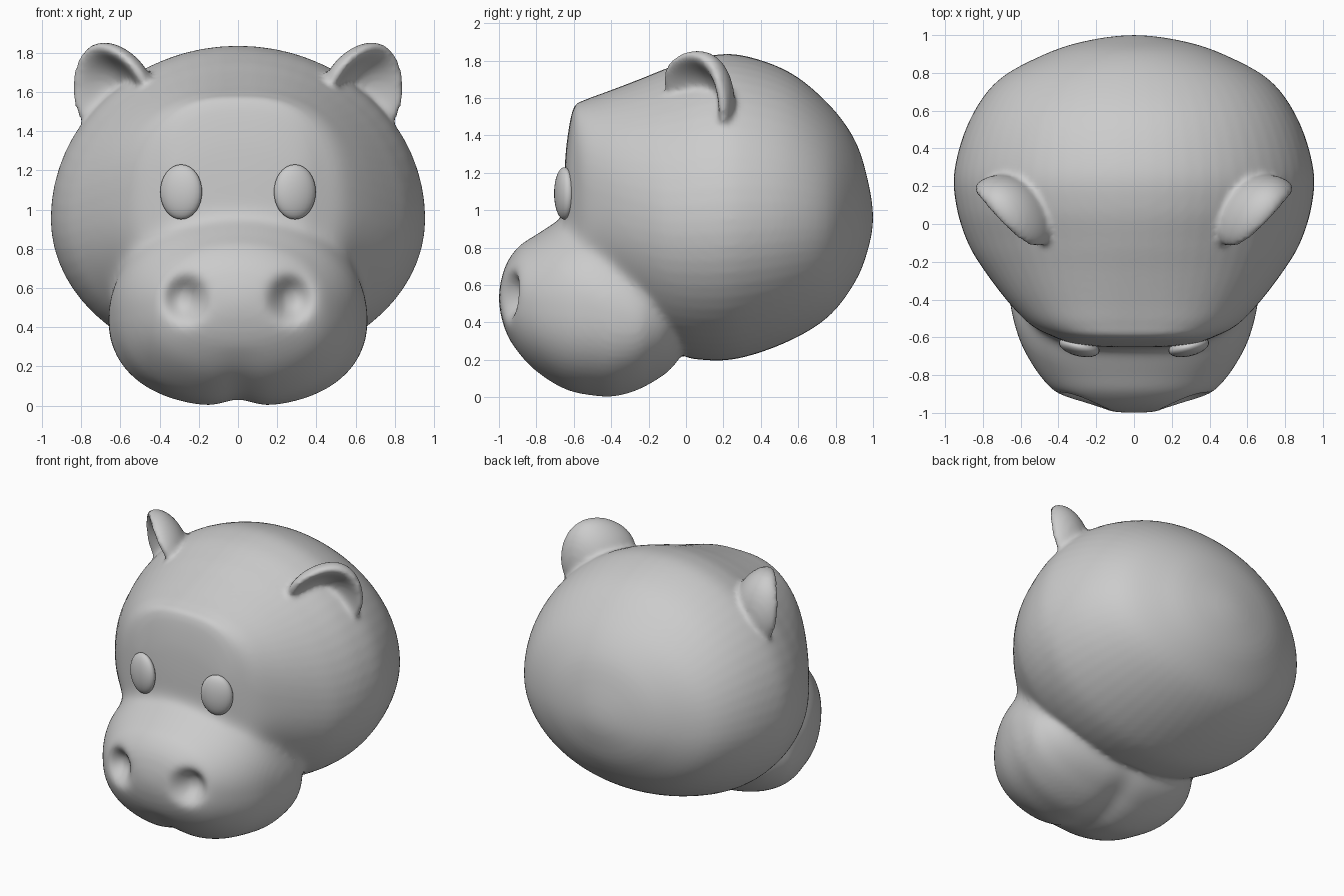
import bpy, bmesh, math
from mathutils import Vector, Matrix

if "Cube" in bpy.data.objects:
    bpy.data.objects.remove(bpy.data.objects["Cube"])


def catmull(p0, p1, p2, p3, t):
    return [0.5 * (2*b + (c-a)*t + (2*a-5*b+4*c-d)*t*t + (3*b-a-3*c+d)*t**3)
            for a, b, c, d in zip(p0, p1, p2, p3)]


def finish(name, bm):
    bmesh.ops.remove_doubles(bm, verts=bm.verts, dist=1e-4)
    bmesh.ops.recalc_face_normals(bm, faces=bm.faces)
    me = bpy.data.meshes.new(name)
    bm.to_mesh(me)
    bm.free()
    me.shade_smooth()
    ob = bpy.data.objects.new(name, me)
    bpy.context.collection.objects.link(ob)
    return ob


def loft(name, st, top=3.0, mid=.5, steps=6, seg=64):
    """Stations (y, half width, bottom z, top z, roundness), closed at both tips.
    mid is the height fraction of the widest point."""
    def flip(s):
        return (s[0], -s[1], s[3], s[2], s[4])
    pts = [flip(st[1])] + st + [flip(st[-2])]
    rows = [catmull(*pts[i:i+4], k/steps) for i in range(len(st)-1) for k in range(steps)]
    rows.append(st[-1])
    bm = bmesh.new()
    rings = []
    for y, w, zb, zt, e in rows:
        ring = []
        for k in range(seg):
            a = 2*math.pi*k/seg
            c, s = math.cos(a), math.sin(a)
            f, h = (min(e, top), 1-mid) if s > 0 else (e, mid)
            x = math.copysign(abs(c)**(2/f), c)*w
            z = zb + (zt-zb)*(mid + math.copysign(abs(s)**(2/f), s)*h)
            ring.append(bm.verts.new((x, y, z)))
        rings.append(ring)
    for r, q in zip(rings, rings[1:]):
        for k in range(seg):
            j = (k+1) % seg
            bm.faces.new((r[k], r[j], q[j], q[k]))
    return finish(name, bm)


# skull, from back to face
skull = loft("head", [
    (1.00, 0, .96, .96, 2), (.97, .25, .78, 1.17, 2), (.90, .47, .61, 1.38, 2),
    (.76, .72, .43, 1.57, 2), (.55, .87, .30, 1.74, 2), (.29, .95, .21, 1.83, 2),
    (.09, .94, .20, 1.82, 2), (-.10, .88, .24, 1.76, 2), (-.25, .79, .34, 1.70, 2.1),
    (-.42, .66, .48, 1.635, 2.3), (-.54, .54, .55, 1.59, 2.6), (-.60, .42, .60, 1.55, 2.8),
    (-.635, .33, .70, 1.38, 2.6), (-.65, .20, .85, 1.20, 2.3), (-.655, 0, 1.03, 1.03, 2)],
    mid=.46)

# muzzle
muzzle = loft("muzzle", [
    (-1.00, 0, .53, .53, 2.2), (-.97, .25, .37, .69, 2.4), (-.90, .40, .24, .80, 2.5),
    (-.80, .50, .13, .87, 2.4), (-.65, .59, .035, .96, 2.4), (-.50, .64, .0, .99, 2.4),
    (-.36, .66, .0, .92, 2.4), (-.20, .64, .06, .82, 2.3), (-.05, .48, .18, .68, 2.2),
    (.05, 0, .42, .42, 2)], top=2.1)


def ear(side):
    """Thick cupped oval facing forward and outward."""
    u = Vector((.58, .65, -.52)).normalized()
    v = Vector((.56, .10, .82)).normalized()
    n = u.cross(v).normalized()
    bm = bmesh.new()
    bmesh.ops.create_uvsphere(bm, u_segments=48, v_segments=32, radius=1)
    for p in bm.verts:
        a, b, c = p.co
        d = .10*c - .16*c**3 if c > 0 else .14*c
        d += .05*a*a - .015
        q = Vector((.645, .08, 1.625)) + u*a*.25*(1-.15*b) + v*b*.235 + n*d
        p.co = (q.x*side, q.y, q.z)
    return finish("ear", bm)


# fuse skull, muzzle and ears into one skin
parts = [skull, muzzle, ear(1), ear(-1)]
bpy.ops.object.select_all(action='DESELECT')
for o in parts:
    o.select_set(True)
bpy.context.view_layer.objects.active = skull
bpy.ops.object.join()
m = skull.modifiers.new("fuse", 'REMESH')
m.mode = 'VOXEL'
m.voxel_size = .018
bpy.ops.object.modifier_apply(modifier=m.name)

# soft blend where the upper muzzle meets the face
seam = skull.vertex_groups.new(name="seam")
a, along = Vector((-.65, .97)), Vector((.66, -.75)).normalized()
for p in skull.data.vertices:
    r = Vector((p.co.y, p.co.z)) - a
    dist = abs(r.x*along.y - r.y*along.x)
    w = max(0, 1 - dist/.2) * min(1, max(0, (p.co.z-.4)/.25))
    if p.co.y < .1 and w > 0:
        seam.add([p.index], min(1, 1.5*w), 'REPLACE')

# nostril dents and chin groove
for p in skull.data.vertices:
    x, y, z = p.co
    if y < -.7:
        d = ((abs(x)-.27)/.09)**2 + ((z-.545)/.1)**2
        p.co.y += .105*math.exp(-d**1.4)
    if z < .3 and y < 0:
        p.co.z += .035*math.exp(-(x/.1)**2)*(1-z/.3)

for name, count, group in (("soften", 5, ""), ("blend", 60, "seam")):
    m = skull.modifiers.new(name, 'SMOOTH')
    m.factor = .5
    m.iterations = count
    m.vertex_group = group
    bpy.ops.object.modifier_apply(modifier=m.name)
skull.data.shade_smooth()

# eyes
for side, name in ((1, "eye_left"), (-1, "eye_right")):
    bm = bmesh.new()
    bmesh.ops.create_uvsphere(
        bm, u_segments=24, v_segments=16, radius=1,
        matrix=Matrix.Translation((.29*side, -.65, 1.09))
        @ Matrix.Rotation(math.radians(14*side), 4, 'Z')
        @ Matrix.Diagonal((.11, .05, .14, 1)))
    finish(name, bm)
